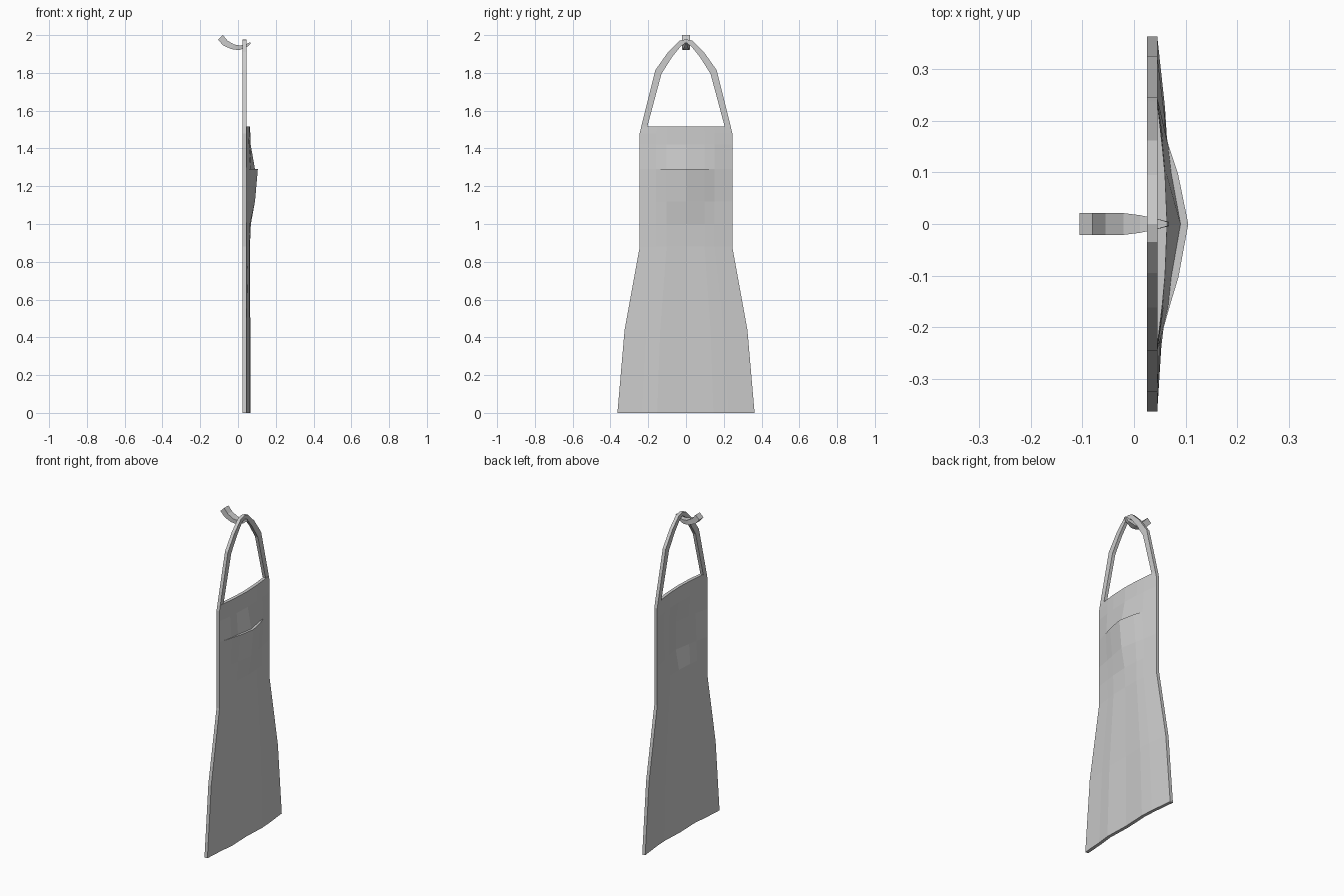
import bpy, bmesh


def finish(name, bm):
    bmesh.ops.remove_doubles(bm, verts=bm.verts, dist=1e-5)
    bmesh.ops.recalc_face_normals(bm, faces=bm.faces)
    mesh = bpy.data.meshes.new(name)
    bm.to_mesh(mesh)
    bm.free()
    ob = bpy.data.objects.new(name, mesh)
    bpy.context.collection.objects.link(ob)
    return ob


def loft(name, rings):
    """Closed quad rings joined in order, with capped ends."""
    bm = bmesh.new()
    vs = [[bm.verts.new(p) for p in r] for r in rings]
    for a, b in zip(vs, vs[1:]):
        for i in range(4):
            j = (i + 1) % 4
            bm.faces.new((a[i], a[j], b[j], b[i]))
    bm.faces.new(vs[0])
    bm.faces.new(vs[-1])
    return finish(name, bm)


# Apron cloth: rows of height, half width and forward depth across the columns
T = 0.02
COLS = (-1, -0.65, -0.42, 0, 0.4, 0.62, 1)
ROWS = [
    (0.00, 0.363, (.045, .053, .063, .058, .065, .060, .045)),
    (0.44, 0.325, (.045, .053, .062, .059, .065, .060, .045)),
    (0.88, 0.245, (.045, .054, .061, .063, .064, .058, .045)),
    (1.00, 0.245, (.045, .056, .063, .068, .065, .058, .045)),
    (1.12, 0.245, (.045, .060, .071, .090, .072, .060, .045)),
    (1.29, 0.245, (.045, .069, .086, .105, .085, .067, .045)),  # pocket lip
    (1.29, 0.245, (.045, .066, .072, .090, .072, .066, .045)),  # cloth behind lip
    (1.42, 0.245, (.045, .058, .063, .067, .063, .058, .045)),
    (1.48, 0.245, (.045, .056, .061, .065, .061, .056, .045)),
    (1.515, 0.237, (.045, .055, .060, .064, .060, .055, .045)),
]
bm = bmesh.new()
front = [[bm.verts.new((x, c * w, z)) for c, x in zip(COLS, xs)] for z, w, xs in ROWS]
# The lip thickness stays on the front, so the lining follows the cloth behind it
back = []
for i, (z, w, xs) in enumerate(ROWS):
    src = ROWS[6][2] if i == 5 else xs
    back.append([bm.verts.new((x - T, c * w, z)) for c, x in zip(COLS, src)])
n, m = len(ROWS), len(COLS)
for i in range(n - 1):
    for j in range(m - 1):
        for g in (front, back):
            if g is back and i == 5:
                continue
            bm.faces.new((g[i][j], g[i][j + 1], g[i + 1][j + 1], g[i + 1][j]))
    if i != 5:
        for j in (0, m - 1):
            bm.faces.new((front[i][j], front[i + 1][j], back[i + 1][j], back[i][j]))
for i in (0, n - 1):
    for j in range(m - 1):
        bm.faces.new((front[i][j], front[i][j + 1], back[i][j + 1], back[i][j]))
finish("apron_cloth", bm)

# Neck strap: outer and inner outline of one half, mirrored into a loop
HALF = [  # outer y, z, inner y, z
    (0.237, 1.515, 0.205, 1.515),
    (0.162, 1.815, 0.130, 1.795),
    (0.095, 1.910, 0.073, 1.885),
    (0.035, 1.970, 0.026, 1.943),
    (0.000, 1.978, 0.000, 1.957),
]
path = HALF + [(-a, b, -c, d) for a, b, c, d in reversed(HALF[:-1])]
loft("neck_strap", [[(.025, a, b), (.045, a, b), (.045, c, d), (.025, c, d)]
                    for a, b, c, d in path])

# Wall hook: curved bar tapering to its tip
HOOK = [  # upper x, z, lower x, z, half width
    (-0.080, 2.000, -0.105, 1.975, 0.021),
    (-0.055, 1.970, -0.078, 1.945, 0.021),
    (-0.020, 1.950, -0.035, 1.926, 0.021),
    (0.012, 1.945, 0.005, 1.920, 0.017),
    (0.045, 1.953, 0.045, 1.935, 0.010),
    (0.064, 1.962, 0.068, 1.955, 0.004),
]
loft("wall_hook", [[(a, -w, b), (a, w, b), (c, w, d), (c, -w, d)]
                   for a, b, c, d, w in HOOK])
